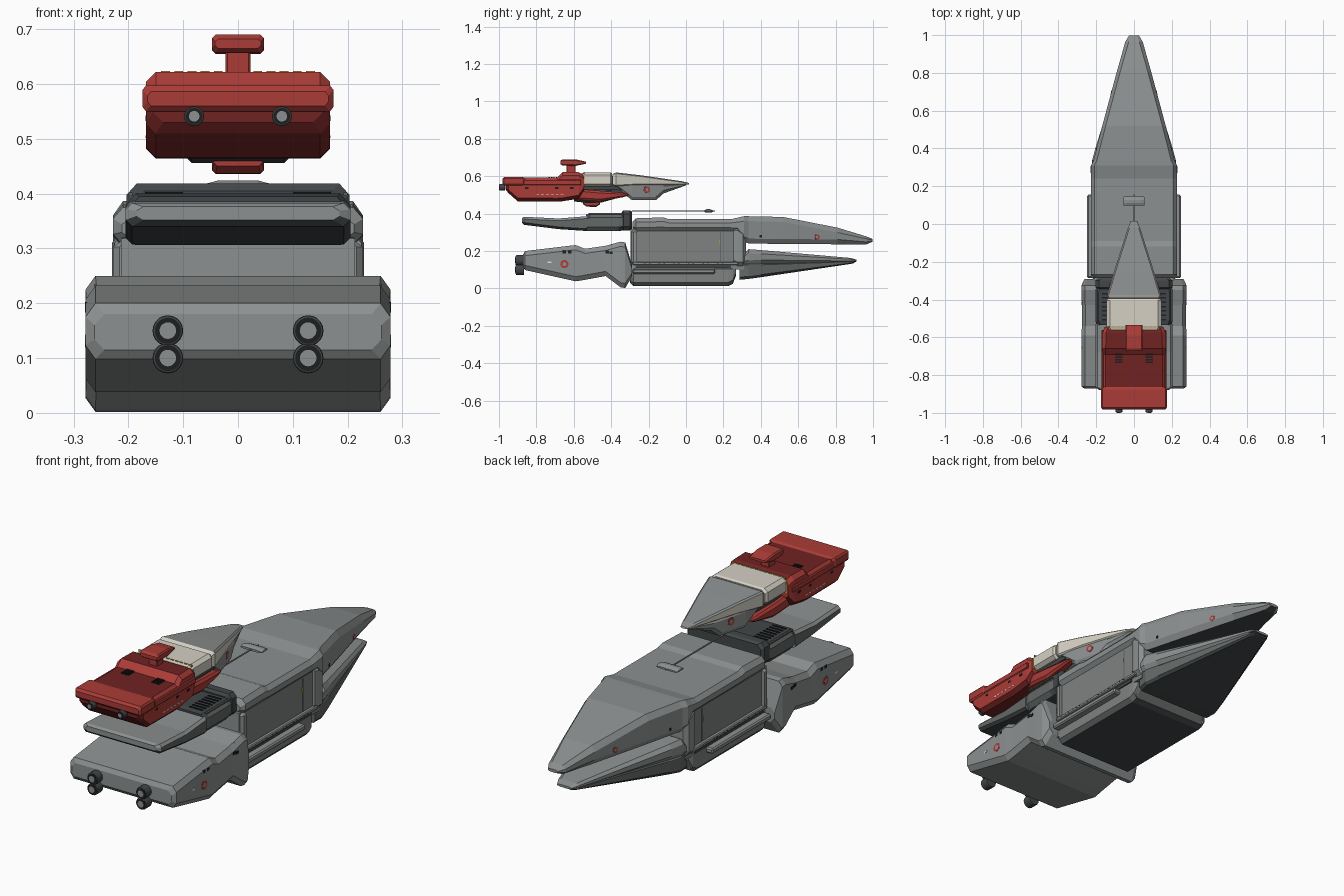
import bpy, bmesh, math
from mathutils import Vector


def material(name, r, g, b):
    m = bpy.data.materials.new(name)
    m.diffuse_color = (r, g, b, 1)
    return m


GREY = material("hull grey", .265, .28, .28)
PANEL = material("panel grey", .21, .225, .22)
SLATE = material("slate grey", .125, .138, .135)
DARK = material("deck dark grey", .055, .062, .065)
BLACK = material("window black", .012, .013, .014)
RED = material("bright red", .41, .045, .038)
MAROON = material("deep red", .16, .016, .016)
CREAM = material("cream", .66, .63, .55)
YELLOW = material("marking yellow", .60, .36, .03)
WHITE = material("marking white", .75, .75, .72)


def finish(name, bm, mats, rule=None):
    bmesh.ops.recalc_face_normals(bm, faces=bm.faces)
    bm.normal_update()
    me = bpy.data.meshes.new(name)
    for m in mats:
        me.materials.append(m)
    if rule:
        for f in bm.faces:
            f.material_index = rule(f.calc_center_median(), f.normal)
    bm.to_mesh(me)
    bm.free()
    ob = bpy.data.objects.new(name, me)
    bpy.context.collection.objects.link(ob)
    return ob


def loft(name, stations, mats, cx=.018, cz=.03, xc=0, rule=None):
    """Hull with chamfered rectangular sections; station = y, half width, bottom z, top z."""
    bm = bmesh.new()
    rings = []
    for y, w, b, t in stations:
        dx, dz = min(cx, w * .4), min(cz, (t - b) * .3)
        pts = [(-w, b + dz), (-w + dx, b), (w - dx, b), (w, b + dz),
               (w, t - dz), (w - dx, t), (-w + dx, t), (-w, t - dz)]
        rings.append([bm.verts.new((xc + x, y, z)) for x, z in pts])
    for a, c in zip(rings, rings[1:]):
        for i in range(8):
            j = (i + 1) % 8
            bm.faces.new((a[i], a[j], c[j], c[i]))
    bm.faces.new(rings[0])
    bm.faces.new(rings[-1])
    return finish(name, bm, mats, rule)


def box(name, x, y, z, mat, bevel=0):
    """Box from (low, high) ranges."""
    bm = bmesh.new()
    bmesh.ops.create_cube(bm, size=1)
    for v in bm.verts:
        v.co = Vector([(a + b) / 2 + c * (b - a) for (a, b), c in zip((x, y, z), v.co)])
    if bevel:
        bmesh.ops.bevel(bm, geom=bm.edges[:], offset=bevel, segments=1, affect='EDGES')
    return finish(name, bm, [mat])


def pair(name, x, y, z, mat, bevel=0):
    box(name + "_right", x, y, z, mat, bevel)
    box(name + "_left", (-x[1], -x[0]), y, z, mat, bevel)


def disc(name, loc, r, depth, mat, axis='Y', bevel=0, sides=20, yaw=0):
    rot = (math.pi / 2, 0, 0) if axis == 'Y' else (0, math.pi / 2, yaw)
    bpy.ops.mesh.primitive_cylinder_add(vertices=sides, radius=r, depth=depth, location=loc, rotation=rot)
    ob = bpy.context.object
    ob.name = name
    ob.data.materials.append(mat)
    if bevel:
        m = ob.modifiers.new("bevel", 'BEVEL')
        m.width, m.segments = bevel, 2


def nozzle(name, x, y, z, r, length):
    disc(name, (x, y + length / 2, z), r, length, DARK, bevel=r * .15)
    disc(name + "_rim", (x, y, z), r * .85, .003, BLACK)
    disc(name + "_core", (x, y - .002, z), r * .54, .003, GREY)


# Large lower engine block with waist
loft("engine_block", [(-.872, .262, .115, .18), (-.86, .278, .098, .20), (-.59, .278, .038, .232),
                      (-.54, .276, .046, .212), (-.43, .276, .066, .228), (-.35, .278, .006, .25),
                      (-.325, .278, .002, .246), (-.29, .262, .06, .13)], [GREY], cz=.025)
for s in (-1, 1):
    for z in (.10, .15):
        nozzle("engine_nozzle", s * .128, -.910, z, .028, .045)

# Long upper hull with pointed nose
loft("upper_hull", [(-.287, .212, .318, .355), (-.268, .228, .305, .375), (-.12, .228, .305, .38),
                    (-.09, .228, .305, .37), (.24, .228, .305, .37), (.275, .228, .30, .378),
                    (.31, .228, .25, .386), (.335, .215, .24, .386), (.52, .168, .238, .382),
                    (.81, .09, .236, .325), (.965, .046, .236, .278), (.998, .026, .25, .264)],
     [GREY, DARK], cx=.018, cz=.026, rule=lambda c, n: 1 if n.z < -.9 else 0)

# Lower pointed bow: light rim over a dark wedge underside
loft("bow_rim", [(.29, .205, .13, .16), (.31, .222, .13, .185), (.335, .222, .13, .21),
                 (.40, .205, .132, .205), (.88, .055, .14, .163), (.912, .038, .143, .154)],
     [GREY, DARK], cx=.014, cz=.02, rule=lambda c, n: 1 if n.z < -.9 else 0)
loft("bow_keel", [(.285, .205, .046, .14), (.335, .212, .051, .14), (.40, .195, .06, .14),
                  (.88, .048, .131, .148), (.90, .036, .136, .148)],
     [SLATE, DARK], cx=.010, cz=.014, rule=lambda c, n: 1 if n.z < -.5 else 0)

# Recessed middle body, side panels and frames
box("middle_body", (-.212, .212), (-.285, .31), (.10, .32), PANEL)
loft("middle_frame", [(.255, .225, .13, .33), (.275, .23, .12, .33), (.305, .23, .12, .31),
                      (.322, .21, .14, .27)], [GREY], cz=.02)
loft("rear_frame", [(-.292, .216, .13, .315), (-.28, .228, .13, .315), (-.262, .228, .13, .315)],
     [GREY], cz=.012)
pair("sill", (.19, .228), (-.285, .28), (.124, .142), GREY, .004)
pair("panel_seam", (.211, .2145), (.182, .186), (.145, .30), SLATE)
pair("panel_mark", (.212, .216), (.179, .181), (.235, .26), YELLOW)
for i in range(18):
    pair("panel_light", (.227, .2288), (-.25 + i * .026, -.243 + i * .026), (.132, .135),
         BLACK if i % 3 else YELLOW)

# Lower belly and long side rails
loft("belly", [(-.30, .20, .03, .12), (-.28, .215, .012, .125), (.225, .215, .012, .125),
               (.25, .212, .025, .125), (.268, .20, .07, .12)], [PANEL, DARK, SLATE], cz=.02,
     rule=lambda c, n: 1 if n.z < -.8 else 2 if n.z < -.2 else 0)
pair("side_rail", (.20, .248), (-.285, .155), (.078, .104), GREY, .006)
pair("rail_groove", (.21, .218), (-.27, .24), (.108, .122), DARK)
pair("belly_fin", (.195, .20), (.24, .255), (.03, .1), GREY)

# Upper tail deck: light wedge top, slate flanks, dark underside
loft("tail_deck", [(-.878, .185, .352, .376), (-.865, .205, .34, .383), (-.68, .205, .317, .374),
                   (-.53, .205, .307, .386)], [GREY, SLATE, DARK], cx=.012, cz=.012,
     rule=lambda c, n: 2 if n.z < -.3 else 1 if abs(n.x) > .8 else 0)
loft("machinery_deck", [(-.535, .198, .306, .395), (-.51, .205, .306, .40), (-.36, .205, .306, .40),
                        (-.33, .20, .312, .40)], [DARK, SLATE], cz=.022,
     rule=lambda c, n: 1 if abs(n.x) > .75 else 0)
loft("deck_collar", [(-.345, .19, .315, .405), (-.335, .203, .31, .418), (-.30, .203, .31, .418),
                     (-.288, .19, .32, .41)], [DARK], cz=.02)
pair("deck_rail", (.192, .2), (-.52, -.34), (.396, .402), SLATE)
for i in range(7):
    pair("deck_slat", (.10, .17), (-.51 + i * .023, -.502 + i * .023), (.399, .403), BLACK)
box("deck_core", (-.213, .213), (-.298, -.27), (.05, .318), GREY)

# Antenna mast and cross bar
box("antenna_mast", (-.003, .003), (-.29, .155), (.412, .416), GREY)
loft("antenna_head", [(.098, .056, .408, .418), (.112, .056, .406, .424), (.128, .056, .406, .424),
                      (.145, .054, .408, .416)], [GREY], cx=.02)

# Red engine section of the small upper craft
loft("red_engine", [(-.965, .155, .53, .59), (-.95, .168, .51, .592), (-.90, .168, .466, .592),
                    (-.69, .168, .464, .592), (-.66, .168, .466, .622), (-.575, .166, .48, .622),
                    (-.545, .155, .52, .605)], [RED, MAROON], cz=.018,
     rule=lambda c, n: 1 if n.z > .85 or n.z < -.4 or (n.y < -.5 and c.z < .57) else 0)
loft("red_stern_plate", [(-.982, .165, .56, .586), (-.972, .174, .55, .597), (-.875, .174, .55, .597),
                         (-.862, .165, .555, .592)], [RED, MAROON], cx=.006, cz=.008,
     rule=lambda c, n: 1 if n.z < -.8 else 0)
pair("red_side_band", (.16, .172), (-.87, -.56), (.552, .582), RED, .004)
for s in (-1, 1):
    nozzle("craft_nozzle", s * .08, -.997, .541, .018, .03)

# Raised fin with cross head, and matching ventral block
box("fin_stem", (-.023, .023), (-.64, -.59), (.60, .665), RED, .004)
loft("fin_head", [(-.672, .042, .665, .682), (-.66, .047, .657, .69), (-.59, .047, .655, .69),
                  (-.535, .044, .667, .678)], [RED], cx=.006, cz=.006)
loft("ventral_block", [(-.55, .044, .45, .47), (-.53, .047, .437, .48), (-.48, .047, .436, .48),
                       (-.46, .042, .45, .48)], [RED], cx=.006, cz=.006)
loft("ventral_plate", [(-.60, .095, .465, .53), (-.52, .095, .456, .53), (-.45, .09, .46, .53),
                       (-.34, .06, .49, .54)], [DARK], cx=.01, cz=.01)

# Forward red prongs
for s in (-1, 1):
    loft("red_prong", [(-.60, .032, .475, .535), (-.53, .032, .47, .528), (-.46, .03, .465, .522),
                       (-.34, .022, .487, .512), (-.31, .014, .495, .507)],
         [RED], cx=.01, cz=.012, xc=s * .113)

# Cream neck with dark joint band
loft("cream_neck", [(-.56, .142, .55, .615), (-.54, .146, .545, .621), (-.405, .146, .545, .621),
                    (-.395, .138, .55, .615)], [CREAM], cz=.014)
box("neck_core", (-.12, .12), (-.56, -.33), (.525, .60), DARK)
for i in range(12):
    x = -.132 + i * .024
    box("joint_dash", (x - .008, x + .008), (-.547, -.543), (.612, .6235), YELLOW)
pair("joint_side_dash", (.14, .15), (-.547, -.543), (.55, .60), YELLOW)

# Pointed craft nose: grey top, cream edges, grey keel
loft("craft_nose", [(-.392, .135, .55, .612), (-.375, .142, .546, .62), (-.25, .105, .553, .606),
                    (-.02, .032, .553, .573), (.015, .018, .556, .564)], [CREAM, GREY], cx=.008, cz=.006,
     rule=lambda c, n: 1 if n.z > .3 and c.y > -.37 else 0)
loft("craft_keel", [(-.375, .128, .545, .57), (-.34, .124, .512, .57), (-.29, .113, .472, .568),
                    (-.16, .075, .472, .565), (-.12, .063, .508, .563), (0, .02, .551, .56)],
     [GREY], cx=.012, cz=.018)

# Dark vent slats on the red deck
for i in range(6):
    pair("vent_slat", (.06, .10), (-.735 + i * .013, -.728 + i * .013), (.59, .596), BLACK)

# Side windows, marks and round badges
for y, z in ((-.66, .195), (-.63, .195), (-.43, .195), (-.41, .19)):
    pair("engine_window", (.272, .2787), (y, y + .018), (z - .007, z + .007), BLACK)
pair("engine_mark", (.274, .2787), (-.74, -.72), (.136, .143), WHITE)
pair("engine_stripe", (.20, .262), (-.403, -.399), (.228, .2345), YELLOW)
for y in (-.86, -.70, -.62):
    pair("craft_window", (.163, .169), (y, y + .018), (.532, .542), BLACK)
for i in range(6):
    pair("craft_light", (.163, .1688), (-.80 + i * .026, -.785 + i * .026), (.501, .506), WHITE)
pair("bow_window", (.185, .2), (.39, .406), (.272, .285), BLACK)
for s in (-1, 1):
    for x, y, z, r, yaw in ((.276, -.65, .13, .022, 0), (.0885, -.21, .528, .018, .28),
                            (.118, .70, .275, .014, .26)):
        disc("round_badge", (s * x, y, z), r, .005, RED, axis='X', sides=12, yaw=s * yaw)
        disc("badge_inset", (s * (x + .0007), y, z), r * .5, .005, GREY, axis='X', sides=12, yaw=s * yaw)
